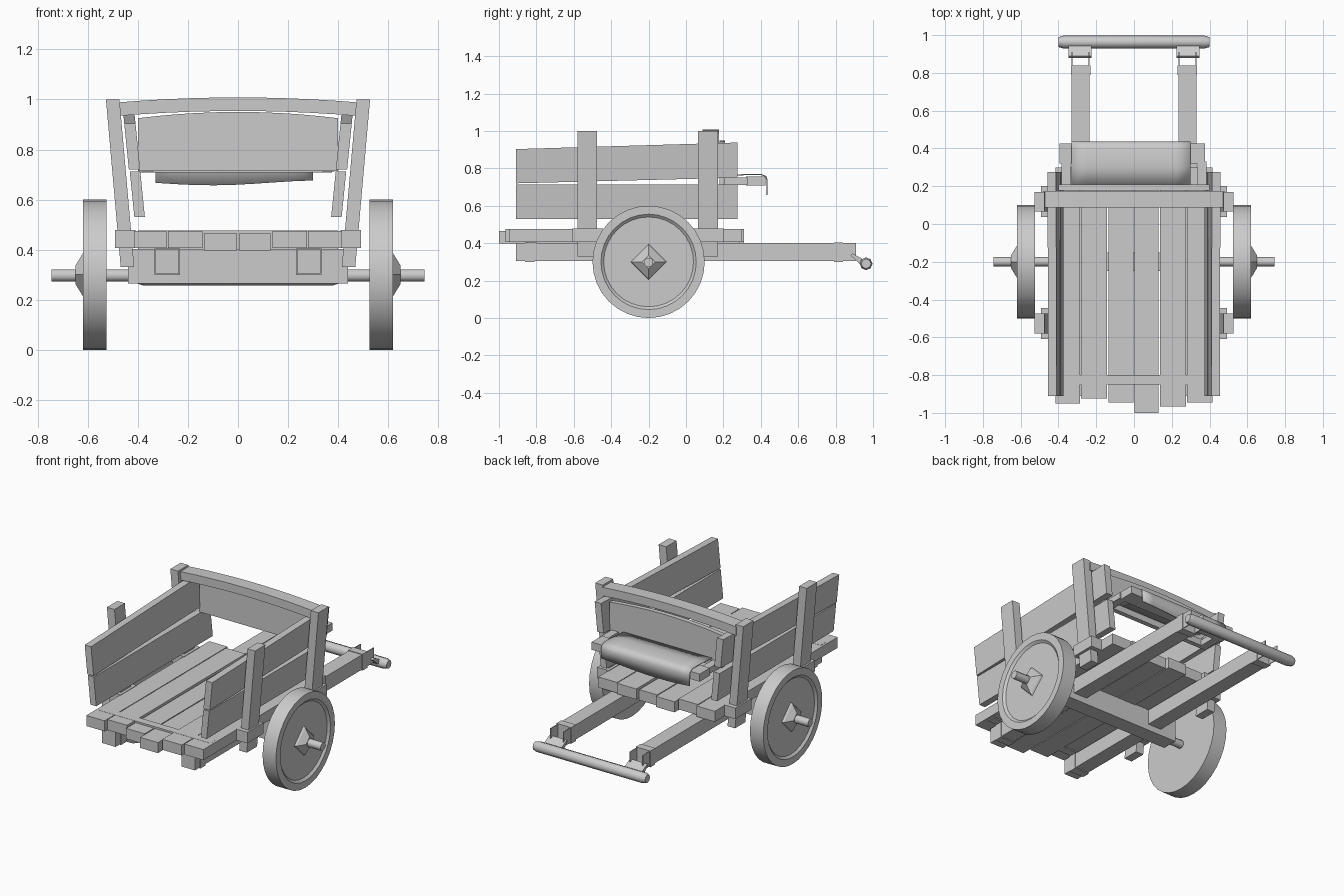
import bpy, bmesh, math

if "Cube" in bpy.data.objects:
    bpy.data.objects.remove(bpy.data.objects["Cube"])


def finish(name, bm, smooth=None):
    bmesh.ops.recalc_face_normals(bm, faces=bm.faces[:])
    me = bpy.data.meshes.new(name)
    bm.to_mesh(me)
    bm.free()
    ob = bpy.data.objects.new(name, me)
    bpy.context.collection.objects.link(ob)
    if smooth:
        bpy.ops.object.select_all(action='DESELECT')
        ob.select_set(True)
        bpy.context.view_layer.objects.active = ob
        bpy.ops.object.shade_smooth_by_angle(angle=math.radians(smooth))
    return ob


def skin(name, rings, smooth=None):
    """Bridge equal rings of points and cap both ends."""
    bm = bmesh.new()
    vs = [[bm.verts.new(p) for p in r] for r in rings]
    n = len(vs[0])
    for a, b in zip(vs, vs[1:]):
        for i in range(n):
            j = (i + 1) % n
            bm.faces.new((a[i], a[j], b[j], b[i]))
    bm.faces.new(vs[0])
    bm.faces.new(vs[-1])
    return finish(name, bm, smooth)


def box(name, x, y, z):
    """Block given by its (min, max) range on each axis."""
    return skin(name, [[(a, y[0], z[0]), (a, y[1], z[0]), (a, y[1], z[1]), (a, y[0], z[1])] for a in x])


def lathe(name, profile, sides, y, z, turn=0.0, sign=1, smooth=None):
    """Turned part around an x axis; profile is (x, radius)."""
    rings = []
    for x, r in profile:
        rings.append([(sign * x, y + r * math.sin(turn + i * math.tau / sides),
                       z + r * math.cos(turn + i * math.tau / sides)) for i in range(sides)])
    return skin(name, rings, smooth)


def leaning_slab(name, s, yz, x0, lean, thick):
    """Slab with a side outline, leaning outwards with height; s picks the side."""
    return skin(name, [[(s * (x0 + lean * (z - 0.53) + t), y, z) for y, z in yz] for t in (0, thick)])


def bowed_bar(name, half, y, z, rise_low, rise_top):
    """Bar across the cart whose edges arch upwards in the middle."""
    rings = []
    for i in range(11):
        u = -1 + i / 5
        k = 1 - u * u
        lo, hi = z[0] + rise_low * k, z[1] + rise_top * k
        rings.append([(u * half, y[0], lo), (u * half, y[1], lo), (u * half, y[1], hi), (u * half, y[0], hi)])
    return skin(name, rings, 20)


# Floor planks: x range, front end, back end, top
planks = [(-.415, -.285, -.95, .30, .475), (-.28, -.142, -.925, .28, .475),
          (-.135, -.003, -.945, .31, .465), (.003, .13, -1.0, .29, .465),
          (.137, .275, -.965, .31, .475), (.28, .415, -.945, .30, .475)]
for i, (xa, xb, ya, yb, top) in enumerate(planks):
    box(f"floor_plank_{i + 1}", (xa, xb), (ya, yb), (top - .068, top))
box("floor_batten", (-.40, .40), (-.85, -.80), (.40, .476))

# Axle and its beam
box("axle_beam", (-.44, .44), (-.25, -.15), (.265, .402))
lathe("axle", [(-.745, .026), (.745, .026)], 8, -.2, .297, math.pi / 8, smooth=50)

for s, side in ((-1, "left"), (1, "right")):
    # Wheel with a shallow recessed outer face
    lathe(f"{side}_wheel", [(.525, .01), (.525, .3), (.62, .3), (.62, .255), (.607, .24), (.607, .01)],
          32, -.2, .3, sign=s, smooth=40)
    lathe(f"{side}_hub", [(.60, .10), (.618, .088), (.65, .036)], 4, -.2, .3, sign=s)

    # Pull shaft, bands, end plates and handle clamp
    xa, xb = sorted((s * .235, s * .33))
    box(f"{side}_shaft", (xa, xb), (-.91, .84), (.305, .40))
    for j, y in enumerate((-.86, .79)):
        box(f"{side}_shaft_band_{j + 1}", (xa - .004, xb + .004), (y, y + .05), (.299, .404))
    for j, x in enumerate((xa, xb - .005)):
        box(f"{side}_shaft_end_plate_{j + 1}", (x, x + .005), (.83, .91), (.305, .40))
    ca, cb = sorted((s * .225, s * .348))
    skin(f"{side}_handle_clamp", [[(x, .88, .335), (x, .945, .275), (x, .945, .315), (x, .89, .345)]
                                  for x in (ca, cb)])

    # Side posts with floor brackets
    for j, (ya, yb) in enumerate(((-.58, -.475), (.065, .17))):
        pos = ("front", "back")[j]
        leaning_slab(f"{side}_{pos}_post", s, [(ya, .33), (yb, .33), (yb, 1.0), (ya, 1.0)], .432, .088, .054)
        box(f"{side}_{pos}_post_bracket", sorted((s * .41, s * .492)), (ya - .028, yb + .03), (.407, .478))

    # Leaning side boards
    leaning_slab(f"{side}_lower_board", s, [(-.91, .53), (.275, .53), (.275, .713), (-.91, .713)], .372, .10, .042)
    leaning_slab(f"{side}_upper_board", s, [(-.91, .72), (.275, .75), (.275, .938), (-.91, .903)], .372, .10, .045)

# Pull handle, tapered at the ends
lathe("pull_handle", [(-.40, .026), (-.375, .034), (.375, .034), (.40, .026)], 8, .963, .29, smooth=50)

# Back board and arched top rail
bowed_bar("back_board", .40, (.178, .208), (.715, .925), 0, .025)
bowed_bar("top_rail", .48, (.088, .176), (.934, .988), .02, .02)

# Shelf behind the back board
box("shelf_board", (-.395, .375), (.32, .425), (.708, .757))
for s, side in ((-1, "left"), (1, "right")):
    box(f"{side}_shelf_arm", sorted((s * .335, s * .385)), (.20, .33), (.712, .75))

# Cloth draped over the shelf
fold = [(.20, .757), (.30, .766), (.40, .768), (.427, .757), (.434, .735), (.434, .667)]
bm = bmesh.new()
rows = []
for i in range(9):
    u = i / 8
    x = -.33 + .63 * u
    rows.append([bm.verts.new((x, y, z - (.01 * math.sin(u * math.pi * 1.4) if k == 5 else 0)))
                 for k, (y, z) in enumerate(fold)])
for a, b in zip(rows, rows[1:]):
    for k in range(len(fold) - 1):
        bm.faces.new((a[k], b[k], b[k + 1], a[k + 1]))
cloth = finish("draped_cloth", bm, 60)
mod = cloth.modifiers.new("thickness", 'SOLIDIFY')
mod.thickness = .006
mod.offset = 0
